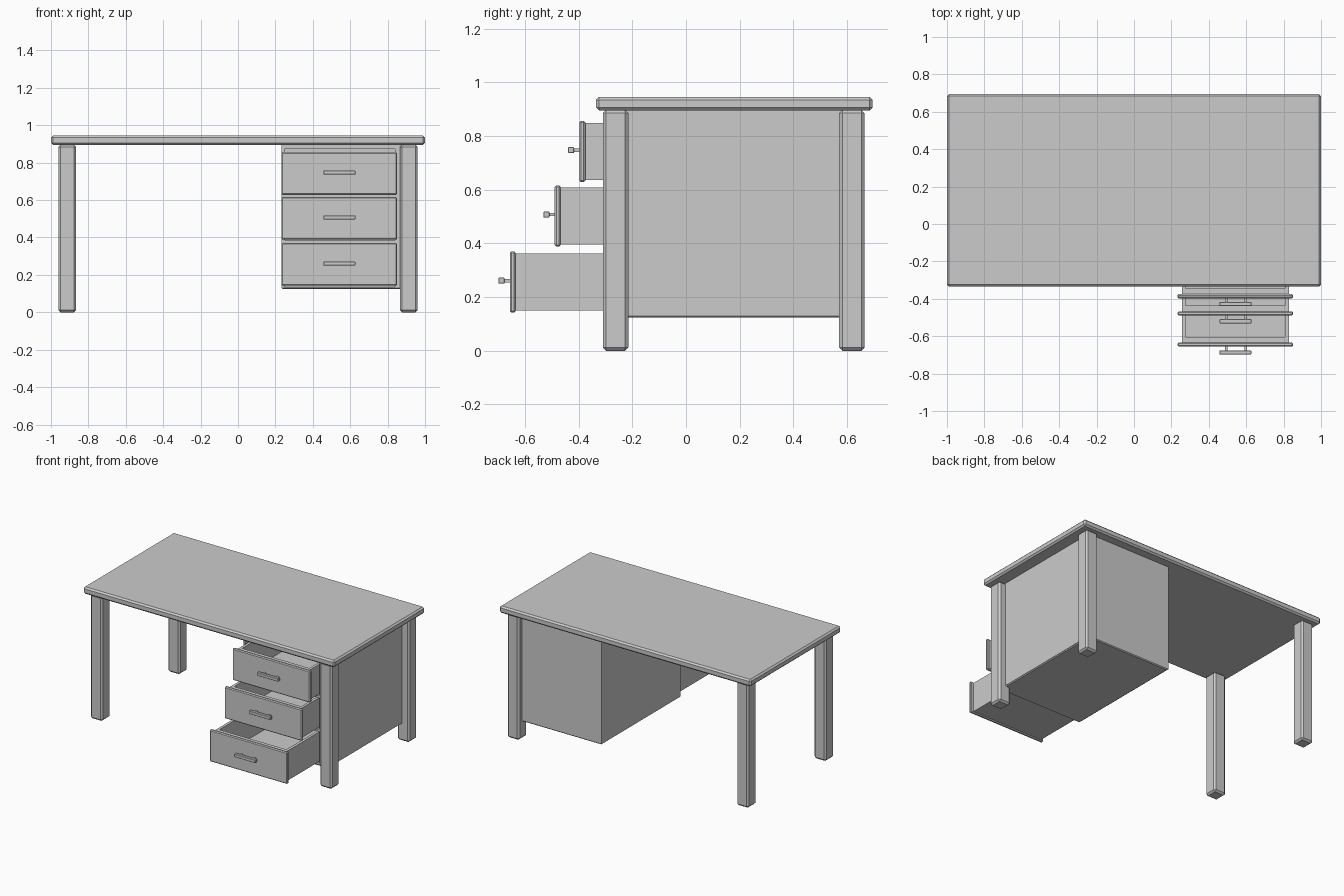
import bpy

if "Cube" in bpy.data.objects:
    bpy.data.objects.remove(bpy.data.objects["Cube"])


def box(name, x, y, z, bevel=0.0):
    """Axis-aligned box from (min, max) ranges, with an optional chamfer."""
    bpy.ops.mesh.primitive_cube_add(
        size=1, location=[(r[0] + r[1]) / 2 for r in (x, y, z)])
    ob = bpy.context.object
    ob.name = name
    ob.scale = [r[1] - r[0] for r in (x, y, z)]
    bpy.ops.object.transform_apply(location=False, rotation=False, scale=True)
    if bevel:
        mod = ob.modifiers.new("chamfer", 'BEVEL')
        mod.width = bevel
        mod.segments = 1
    return ob


# Table top
box("table_top", (-1, 1), (-0.335, 0.695), (0.895, 0.945), 0.011)

# Four legs
for side, x in (("left", (-0.96, -0.865)), ("right", (0.865, 0.96))):
    for end, y in (("front", (-0.31, -0.215)), ("back", (0.57, 0.665))):
        box(f"{end}_{side}_leg", x, y, (0, 0.897), 0.012)

# Open-fronted drawer cabinet
front, back = -0.272, 0.625
box("cabinet_bottom", (0.235, 0.905), (front, back), (0.124, 0.142), 0.006)
box("cabinet_left_wall", (0.233, 0.248), (front, back), (0.13, 0.896))
box("cabinet_right_wall", (0.84, 0.907), (front, back), (0.13, 0.896))
box("cabinet_back", (0.248, 0.84), (back - 0.018, back), (0.13, 0.896))
box("cabinet_ceiling", (0.248, 0.84), (front, back - 0.018), (0.872, 0.896))
for i, z in enumerate((0.379, 0.621)):
    box(f"cabinet_shelf_{i}", (0.248, 0.84), (front, back - 0.018),
        (z - 0.008, z + 0.008))


def drawer(name, y, z):
    """Open drawer whose front face is at y and front-panel bottom at z."""
    x0, x1, t = 0.256, 0.828, 0.02
    yf, yb = y + 0.022, y + 0.84
    zb, zt = z + 0.007, z + 0.220
    box(name + "_front", (0.233, 0.85), (y, yf), (z, z + 0.228), 0.006)
    # Tray
    box(name + "_floor", (x0, x1), (yf, yb), (zb, zb + 0.018))
    box(name + "_left_side", (x0, x0 + t), (yf, yb), (zb, zt))
    box(name + "_right_side", (x1 - t, x1), (yf, yb), (zb, zt))
    box(name + "_inner_front", (x0, x1), (yf, yf + 0.03), (zb, zt))
    box(name + "_back", (x0, x1), (yb - t, yb), (zb, zt))
    # Handle bar on two posts
    zc = z + 0.119
    box(name + "_handle", (0.457, 0.627), (y - 0.042, y - 0.02),
        (zc - 0.011, zc + 0.011), 0.002)
    for px in (0.494, 0.597):
        box(name + "_handle_post", (px - 0.007, px + 0.007),
            (y - 0.022, y + 0.002), (zc - 0.006, zc + 0.006))


# Three drawers, pulled out progressively
drawer("top_drawer", -0.397, 0.628)
drawer("middle_drawer", -0.489, 0.388)
drawer("bottom_drawer", -0.656, 0.142)
